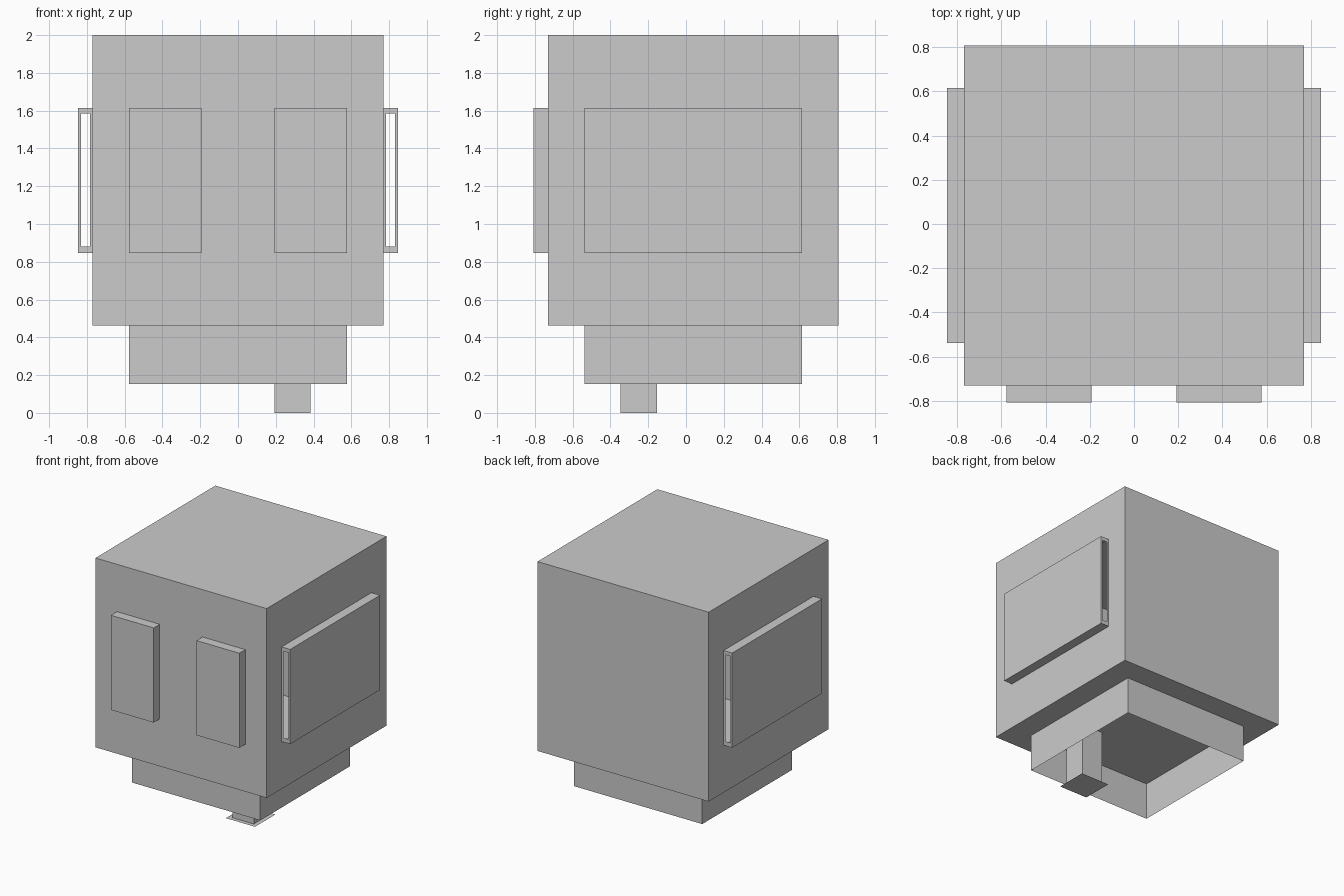
import bpy, bmesh
from mathutils import Vector

if "Cube" in bpy.data.objects:
    bpy.data.objects.remove(bpy.data.objects["Cube"])

U = 2 / 26  # modelling unit: the model is 26 units tall


def find_face(bm, side):
    axis, sign = "xyz".index(side[1]), (1 if side[0] == "+" else -1)
    return max(bm.faces, key=lambda f: f.calc_center_median()[axis] * sign)


def cut_window(bm, side, lo, hi):
    """Turn one side of a box into a flat frame around a rectangular opening."""
    axis = "xyz".index(side[1])
    face = find_face(bm, side)
    mid = face.calc_center_median()
    inner = bmesh.ops.extrude_discrete_faces(bm, faces=[face])["faces"][0]
    for v in inner.verts:
        for i in range(3):
            if i != axis:
                v.co[i] = lo[i] if v.co[i] < mid[i] else hi[i]
    bmesh.ops.delete(bm, geom=[inner], context="FACES_ONLY")


def shell(name, lo, hi, open_sides=(), windows=(), mirror=False):
    """Thin-walled box between two corners (in units), with open or framed sides."""
    lo, hi = Vector(lo) * U, Vector(hi) * U
    bm = bmesh.new()
    bmesh.ops.create_cube(bm, size=1)
    for v in bm.verts:
        v.co = [lo[i] if v.co[i] < 0 else hi[i] for i in range(3)]
    doomed = [find_face(bm, s) for s in open_sides]
    for side, a, b in windows:
        cut_window(bm, side, Vector(a) * U, Vector(b) * U)
    bmesh.ops.delete(bm, geom=doomed, context="FACES_ONLY")
    mesh = bpy.data.meshes.new(name)
    bm.to_mesh(mesh)
    bm.free()
    obj = bpy.data.objects.new(name, mesh)
    bpy.context.collection.objects.link(obj)
    if mirror:
        obj.modifiers.new("mirror", "MIRROR")
    return obj


# Hollow body, open to the inside of each side panel
ear_lo, ear_hi = (10, -7, 11), (11, 8, 21)
shell("body", (-10, -9.5, 6), (10, 10.5, 26),
      windows=[(s, ear_lo, ear_hi) for s in ("+x", "-x")])

# Side panels with a slot at front and back
slot_lo, slot_hi = (10.2, 0, 11.45), (10.8, 0, 20.6)
shell("side_panels", ear_lo, ear_hi, open_sides=["-x"],
      windows=[(s, slot_lo, slot_hi) for s in ("-y", "+y")], mirror=True)

# Raised front panels
shell("front_panels", (2.5, -10.5, 11), (7.5, -9.5, 21), open_sides=["+y"], mirror=True)

# Base skirt, open underneath
shell("base_skirt", (-7.5, -7, 2), (7.5, 8, 6), open_sides=["+z", "-z"])

# Off-centre post under the base, standing on a flat plate
shell("post", (2.5, -4.5, 0), (5, -2, 6), open_sides=["+z", "-z"])
bpy.ops.mesh.primitive_plane_add(size=3.4 * U, location=(3.75 * U, -3.25 * U, 0))
bpy.context.object.name = "foot_plate"
